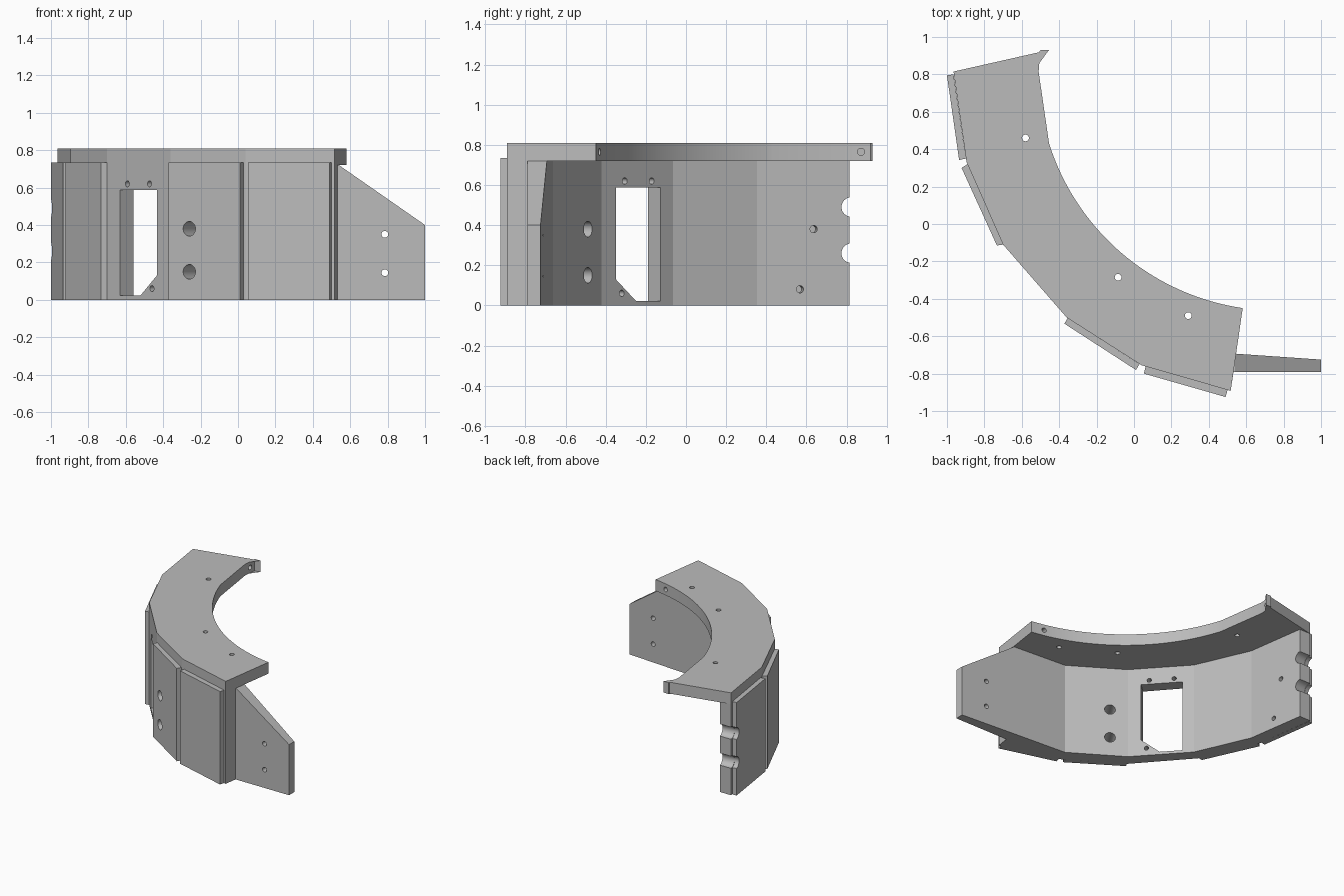
import bpy, bmesh, math
from mathutils import Vector

if "Cube" in bpy.data.objects:
    bpy.data.objects.remove(bpy.data.objects["Cube"])

grey = bpy.data.materials.new("plain grey")
grey.use_nodes = True
grey.diffuse_color = (0.5, 0.5, 0.5, 1)
grey.node_tree.nodes["Principled BSDF"].inputs["Base Color"].default_value = grey.diffuse_color


def prism(name, outline, low, high):
    """Extrude a ground-plan outline between two heights."""
    bm = bmesh.new()
    face = bm.faces.new([bm.verts.new((x, y, low)) for x, y in outline])
    top = bmesh.ops.extrude_face_region(bm, geom=[face])["geom"]
    lifted = [v for v in top if isinstance(v, bmesh.types.BMVert)]
    bmesh.ops.translate(bm, verts=lifted, vec=(0, 0, high - low))
    bmesh.ops.recalc_face_normals(bm, faces=bm.faces)
    mesh = bpy.data.meshes.new(name)
    bm.to_mesh(mesh)
    bm.free()
    mesh.materials.append(grey)
    obj = bpy.data.objects.new(name, mesh)
    bpy.context.collection.objects.link(obj)
    return obj


def drill(centre, axis, radius, length):
    """Cylindrical cutter centred on a point."""
    turn = Vector(axis).to_track_quat('Z', 'Y').to_euler()
    bpy.ops.mesh.primitive_cylinder_add(vertices=32, radius=radius, depth=length,
                                        location=centre, rotation=turn)
    return bpy.context.object


def cut(targets, cutter):
    """Subtract a cutter from each target, then discard it."""
    cutter.hide_render = True
    for obj in targets:
        mod = obj.modifiers.new("cut", 'BOOLEAN')
        mod.operation, mod.solver, mod.object = 'DIFFERENCE', 'EXACT', cutter
        bpy.context.view_layer.objects.active = obj
        bpy.ops.object.modifier_apply(modifier=mod.name)
    bpy.data.objects.remove(cutter)


# Shared faceted outer line, from the rear end round to the front end
outer = [(-0.965, 0.815), (-0.895, 0.33), (-0.70, -0.11), (-0.36, -0.50),
         (0.04, -0.755), (0.517, -0.892)]

# Top plate with a concave arc and a small rear ear
hub, reach = Vector((0.766, 0.817)), 1.28
first, last = math.radians(197.6), math.radians(261.7)
steps = 40
arc = [(hub.x + reach * math.cos(a), hub.y + reach * math.sin(a))
       for a in (first + (last - first) * i / steps for i in range(steps + 1))]
ear = [(-0.455, 0.93), (-0.50, 0.93), (-0.51, 0.815)]
plate = prism("top_plate", arc + outer[::-1] + ear, 0.72, 0.81)

# Curved wall that runs on into the side flange
inner = [(1.0, -0.725), (0.09, -0.662), (-0.295, -0.42), (-0.615, -0.065),
         (-0.80, 0.355), (-0.868, 0.815)]
wall = prism("curved_wall", outer + [(0.532, -0.79), (1.0, -0.79)] + inner, 0, 0.72)

# Sloping top of the flange
slope = prism("slope_cutter", [(0.54, -1), (1.2, -1), (1.2, -0.5), (0.54, -0.5)], 0.72, 1)
for v in slope.data.vertices:
    if v.co.z < 0.8:
        v.co.z -= (v.co.x - 0.54) * 0.32 / 0.46
cut([wall], slope)

# Thin outer cladding panels
panels = []
for name, outline in {
    "rear_panel": [(-0.965, 0.80), (-1.0, 0.795), (-0.935, 0.342), (-0.898, 0.35)],
    "side_panel": [(-0.89, 0.32), (-0.922, 0.30), (-0.733, -0.115), (-0.70, -0.11)],
    "corner_panel": [(-0.355, -0.503), (-0.372, -0.533), (0.01, -0.78), (0.03, -0.749)],
    "front_panel": [(0.062, -0.761), (0.053, -0.80), (0.49, -0.925), (0.50, -0.887)],
}.items():
    panels.append(prism(name, outline, 0, 0.735))
rear, side, corner, front = panels

# Window with one clipped lower corner, standing square to its wall facet
start, end = Vector(outer[2]), Vector(outer[3])
along = (end - start).normalized()
inward = Vector((-along.y, along.x))
shape = [(0.105, 0.022), (0.27, 0.022), (0.405, 0.13), (0.405, 0.588), (0.105, 0.588)]
window = prism("window_cutter", shape, -0.2, 0.3)
for v in window.data.vertices:
    p = start + along * v.co.x + inward * v.co.z
    v.co = (p.x, p.y, v.co.y)
bm = bmesh.new()
bm.from_mesh(window.data)
bmesh.ops.recalc_face_normals(bm, faces=bm.faces)
bm.to_mesh(window.data)
bm.free()
cut([wall], window)

# Screw holes round the window
for d, z in ((0.165, 0.62), (0.345, 0.62), (0.365, 0.06)):
    p = start + along * d
    cut([wall], drill((p.x, p.y, z), (*inward, 0), 0.016, 0.5))

# Large holes through the corner panel
for z in (0.15, 0.38):
    cut([wall, corner], drill((-0.225, -0.55, z), (0.54, 0.84, 0), 0.039, 0.5))

# Half-round notches and small holes at the rear end
for z in (0.26, 0.49):
    cut([wall, rear], drill((-0.92, 0.815, z), (0.99, 0.14, 0), 0.048, 0.5))
for y, z in ((0.635, 0.38), (0.565, 0.08)):
    cut([wall], drill((-0.85, y, z), (0.99, 0.14, 0), 0.018, 0.1))

# Flange holes
for z in (0.145, 0.35):
    cut([wall], drill((0.785, -0.75, z), (0, 1, 0), 0.018, 0.3))

# Plate holes: vertical ones, the ear, and one in the arc near the front end
for x, y in ((-0.58, 0.46), (-0.085, -0.285), (0.29, -0.49)):
    cut([plate], drill((x, y, 0.76), (0, 0, 1), 0.018, 0.3))
cut([plate], drill((-0.48, 0.872, 0.765), (1, 0, 0), 0.018, 0.2))
cut([plate], drill((0.48, -0.43, 0.765), (0.22, 0.97, 0), 0.018, 0.2))

# Smooth curves, crisp edges
for obj in [plate, wall] + panels:
    bpy.ops.object.select_all(action='DESELECT')
    obj.select_set(True)
    bpy.context.view_layer.objects.active = obj
    bpy.ops.object.shade_smooth_by_angle(angle=math.radians(14))
